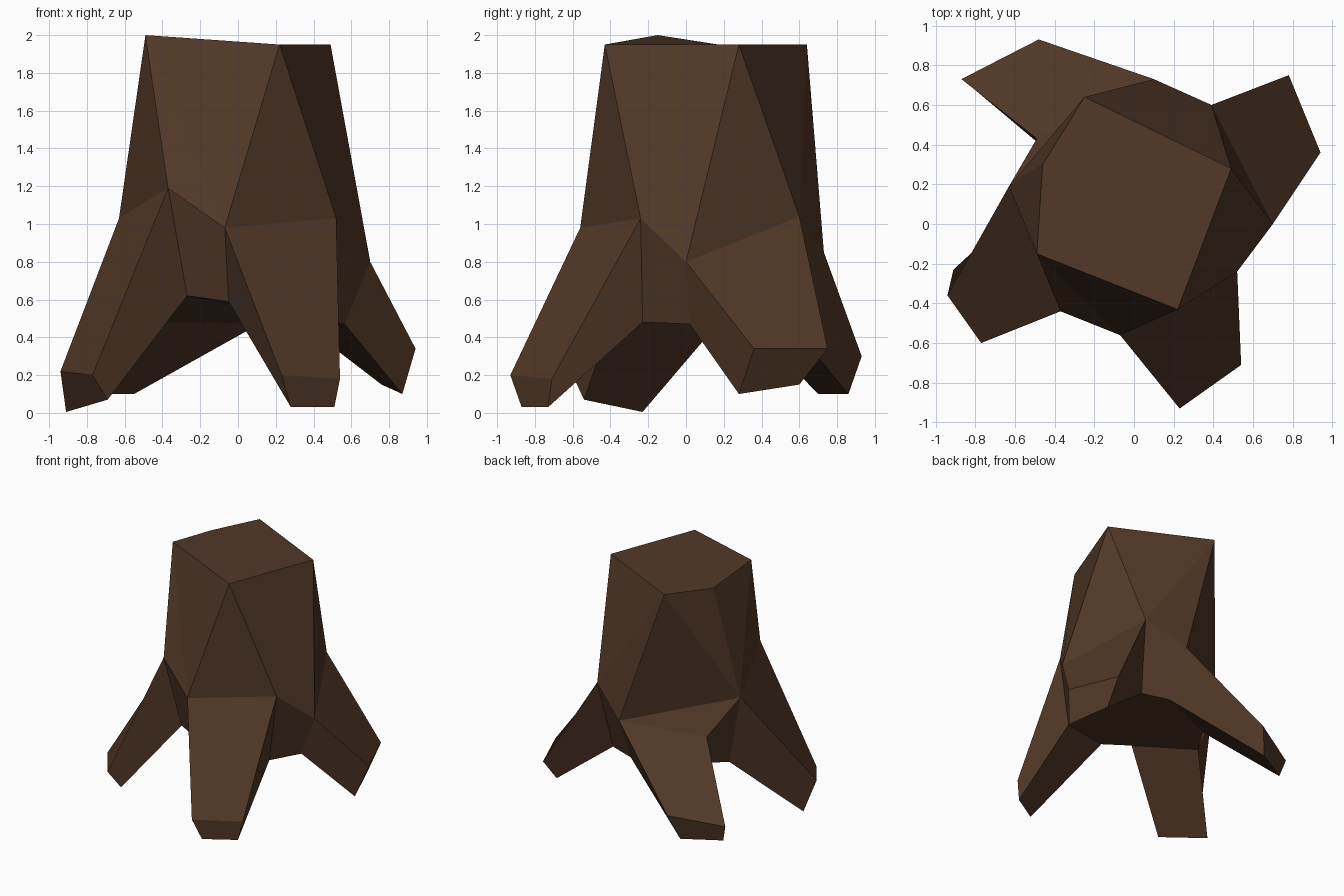
import bpy, bmesh

if "Cube" in bpy.data.objects:
    bpy.data.objects.remove(bpy.data.objects["Cube"])

bark = bpy.data.materials.new("dark_brown_bark")
bark.diffuse_color = (0.085, 0.040, 0.021, 1)
bark.use_nodes = True
bark.node_tree.nodes["Principled BSDF"].inputs["Base Color"].default_value = bark.diffuse_color

# cut top of the stump (5 corners, anticlockwise from front left)
TOP = [(-.49, -.15, 2.0), (.22, -.43, 1.95), (.49, .28, 1.95), (-.25, .64, 1.95), (-.46, .30, 1.93)]
# outer ring where the roots begin, and inner ring around the hollow underside
RING = [(-.37, -.44, 1.19), (-.07, -.56, .98), (.52, -.24, 1.03), (.70, 0, .80),
        (.39, .60, 1.04), (.10, .73, .85), (-.49, .43, .76), (-.63, .19, 1.03)]
INNER = [(-.27, -.35, .62), (-.05, -.44, .59), (.447, -.23, .48), (.565, .02, .47),
         (.33, .48, .48), (.12, .55, .475), (-.39, .33, .48), (-.50, .15, .45)]
# root tips: upper pair, then lower pair (front, right, back, left root)
TIPS = [[(.23, -.93, .20), (.54, -.71, .18), (.51, -.73, .03), (.28, -.87, .03)],
        [(.94, .36, .34), (.78, .75, .34), (.76, .60, .15), (.87, .28, .10)],
        [(-.48, .93, .30), (-.87, .73, .235), (-.83, .70, .10), (-.55, .86, .10)],
        [(-.94, -.36, .22), (-.77, -.60, .20), (-.69, -.54, .07), (-.91, -.23, .005)]]

bm = bmesh.new()
top, ring, inner = ([bm.verts.new(p) for p in pts] for pts in (TOP, RING, INNER))
a, b, c, d, e = top

# trunk: cut face, sides, underside
bm.faces.new(top)
bm.faces.new(inner[::-1])
for f in [(a, ring[0], ring[1]), (a, ring[1], b), (b, ring[1], ring[2]),
          (b, ring[2], ring[3], c), (c, ring[3], ring[4]), (c, ring[4], d),
          (d, ring[4], ring[5]), (d, ring[5], ring[7]), (ring[5], ring[6], ring[7]),
          (d, ring[7], e), (e, ring[7], a), (a, ring[7], ring[0])]:
    bm.faces.new(f)

for k, tip in enumerate(TIPS):
    # arch wall between neighbouring roots
    i, j = 2 * k, 2 * k + 1
    bm.faces.new((ring[i], inner[i], inner[j], ring[j]))
    # root: loft from the trunk opening out to the tip
    n = (j + 1) % 8
    base = [ring[j], ring[n], inner[n], inner[j]]
    end = [bm.verts.new(p) for p in tip]
    for s in range(4):
        t = (s + 1) % 4
        bm.faces.new((base[s], end[s], end[t], base[t]))
    bm.faces.new(end)

bmesh.ops.recalc_face_normals(bm, faces=bm.faces[:])
mesh = bpy.data.meshes.new("tree_stump_with_roots")
bm.to_mesh(mesh)
bm.free()
mesh.materials.append(bark)
bpy.context.collection.objects.link(bpy.data.objects.new("tree_stump_with_roots", mesh))
